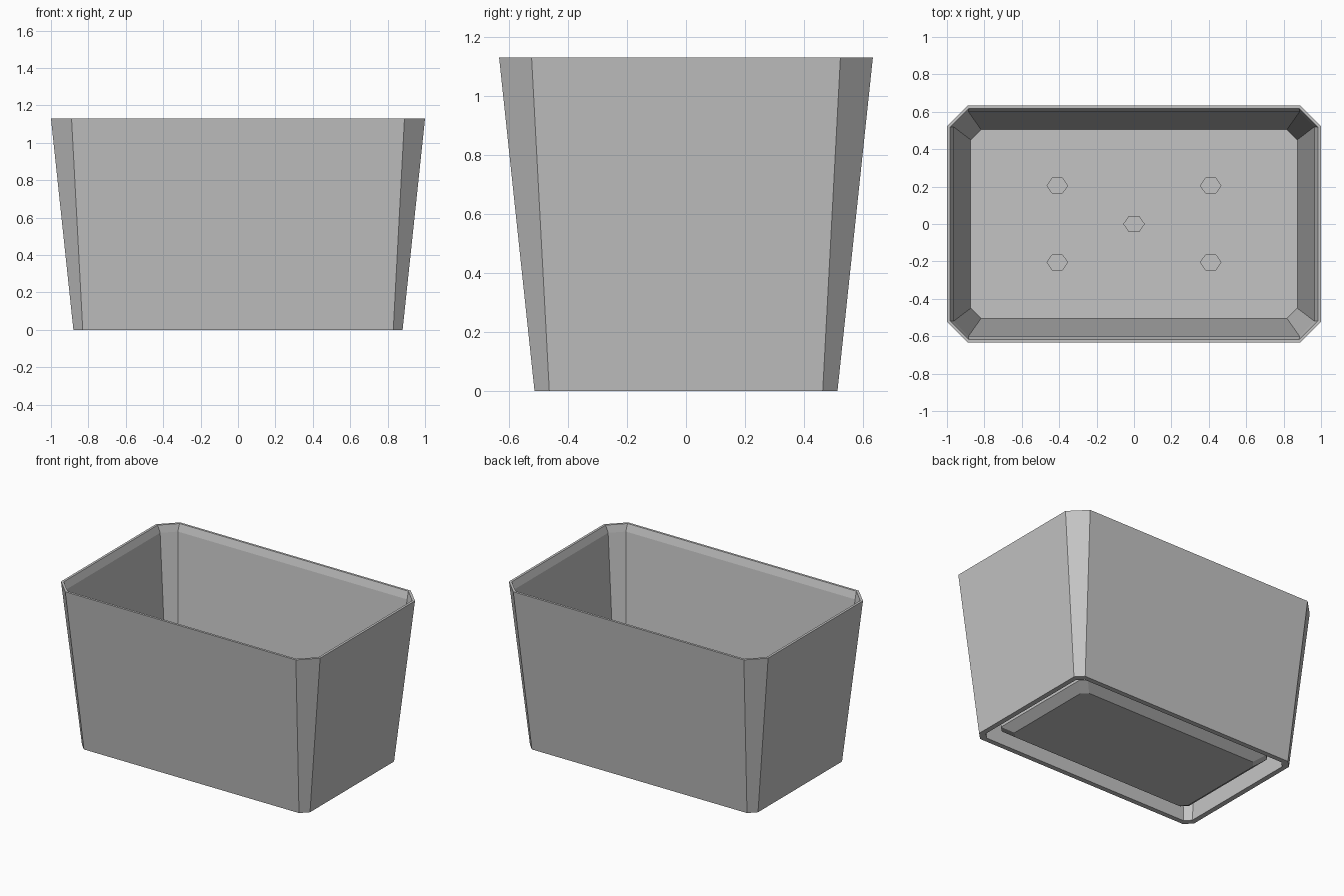
import bpy, bmesh, math

cube = bpy.data.objects.get("Cube")
if cube:
    bpy.data.objects.remove(cube, do_unlink=True)

grey = bpy.data.materials.new("plain_grey")
grey.use_nodes = True
colour = (0.55, 0.55, 0.55, 1)
grey.diffuse_color = colour
grey.node_tree.nodes["Principled BSDF"].inputs["Base Color"].default_value = colour


def add_object(name, bm):
    bmesh.ops.recalc_face_normals(bm, faces=bm.faces[:])
    mesh = bpy.data.meshes.new(name)
    bm.to_mesh(mesh)
    bm.free()
    mesh.materials.append(grey)
    obj = bpy.data.objects.new(name, mesh)
    bpy.context.collection.objects.link(obj)
    return obj


def chamfered_loop(bm, x, y, c, z):
    """Rectangle of half size x, y with cut corners of size c."""
    quarter = [(x, y - c), (x - c, y)]
    pts = quarter + [(-a, b) for a, b in reversed(quarter)]
    pts += [(-a, -b) for a, b in pts]
    return [bm.verts.new((a, b, z)) for a, b in pts]


def stacked(name, sections):
    """Skin a chain of chamfered rectangles and cap both ends."""
    bm = bmesh.new()
    loops = [chamfered_loop(bm, *s) for s in sections]
    for low, high in zip(loops, loops[1:]):
        for i in range(8):
            j = (i + 1) % 8
            bm.faces.new((low[i], low[j], high[j], high[i]))
    bm.faces.new(loops[0])
    bm.faces.new(loops[-1])
    return add_object(name, bm)


# Tapered pot: underside recess, foot rim, outer wall, lip, inner wall, floor
pot = stacked("planter_pot", [
    (0.855, 0.485, 0.045, 0.15),
    (0.845, 0.478, 0.04, 0),
    (0.88, 0.513, 0.05, 0),
    (1.0, 0.633, 0.11, 1.13),
    (0.983, 0.617, 0.10, 1.13),
    (0.965, 0.60, 0.08, 1.08),
    (0.873, 0.505, 0.055, 0.20),
])

# Base tray below the floor, with a sloped lower edge
stacked("base_tray", [
    (0.77, 0.42, 0.04, 0.155),
    (0.77, 0.42, 0.04, 0.05),
    (0.71, 0.36, 0.04, 0.004),
])

# Shallow six-sided drain holes in the floor
bm = bmesh.new()
centres = [(0, 0)] + [(sx * 0.41, sy * 0.205) for sx in (-1, 1) for sy in (-1, 1)]
for cx, cy in centres:
    ring = [bm.verts.new((cx + 0.055 * math.cos(k * math.pi / 3),
                          cy + 0.046 * math.sin(k * math.pi / 3), 0.17)) for k in range(6)]
    base = bm.faces.new(ring)
    top = bmesh.ops.extrude_face_region(bm, geom=[base])["geom"]
    bmesh.ops.translate(bm, vec=(0, 0, 0.1),
                        verts=[v for v in top if isinstance(v, bmesh.types.BMVert)])
cutter = add_object("drain_hole_cutter", bm)
cutter.hide_render = True

cut = pot.modifiers.new("drain_holes", "BOOLEAN")
cut.operation = "DIFFERENCE"
cut.solver = "EXACT"
cut.object = cutter
bpy.context.view_layer.objects.active = pot
bpy.ops.object.modifier_apply(modifier=cut.name)
bpy.data.objects.remove(cutter, do_unlink=True)
